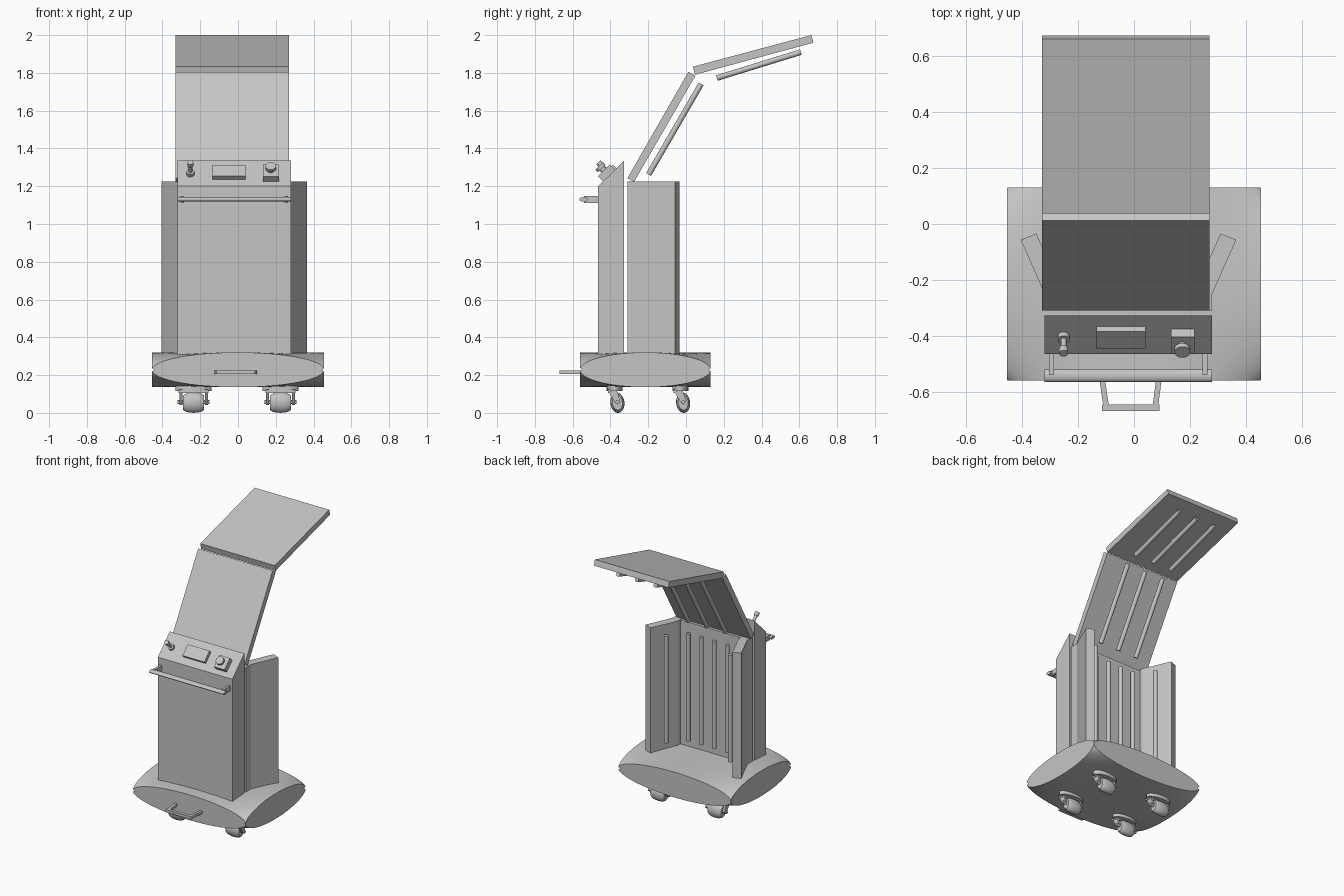
import bpy, bmesh, math
from mathutils import Matrix, Vector

cube = bpy.data.objects.get("Cube")
if cube:
    bpy.data.objects.remove(cube, do_unlink=True)

grey = bpy.data.materials.new("light grey")
grey.use_nodes = True
COLOUR = (0.56, 0.56, 0.56, 1)
grey.diffuse_color = COLOUR
grey.node_tree.nodes["Principled BSDF"].inputs["Base Color"].default_value = COLOUR

MID = -0.02          # symmetry plane of the cabinet
LID = -0.03          # symmetry plane of the lid


def finish(name, bm, smooth=False):
    bmesh.ops.recalc_face_normals(bm, faces=bm.faces)
    mesh = bpy.data.meshes.new(name)
    bm.to_mesh(mesh)
    bm.free()
    mesh.materials.append(grey)
    ob = bpy.data.objects.new(name, mesh)
    bpy.context.collection.objects.link(ob)
    if smooth:
        bpy.ops.object.select_all(action='DESELECT')
        bpy.context.view_layer.objects.active = ob
        ob.select_set(True)
        bpy.ops.object.shade_smooth_by_angle(angle=math.radians(35))
    return ob


def box(name, centre, size, frame=Matrix()):
    bm = bmesh.new()
    bmesh.ops.create_cube(bm, size=1, matrix=frame @ Matrix.Translation(centre) @ Matrix.Diagonal((*size, 1)))
    return finish(name, bm)


def prism(name, points, lo, hi, axis):
    """Extrude a profile: (y, z) points along x, or (x, y) points along z."""
    def place(p, t):
        return (t, *p) if axis == "x" else (*p, t)
    bm = bmesh.new()
    a = [bm.verts.new(place(p, lo)) for p in points]
    b = [bm.verts.new(place(p, hi)) for p in points]
    bm.faces.new(a)
    bm.faces.new(b)
    for i in range(len(a)):
        j = (i + 1) % len(a)
        bm.faces.new((a[i], a[j], b[j], b[i]))
    return finish(name, bm)


def rod(name, start, end, rx, ry=None, frame=Matrix(), sides=24):
    """Round or oval rod between two points."""
    start, end = frame @ Vector(start), frame @ Vector(end)
    d = end - start
    rot = d.to_track_quat('Z', 'Y').to_matrix().to_4x4()
    bm = bmesh.new()
    bmesh.ops.create_cone(bm, cap_ends=True, segments=sides, radius1=1, radius2=1, depth=d.length,
                          matrix=Matrix.Translation((start + end) / 2) @ rot @ Matrix.Diagonal((rx, ry or rx, 1, 1)))
    return finish(name, bm, True)


# Cushion-shaped base: flat oval sides, top and bottom falling to the corners
def base():
    n, half_x, half_y, half_z = 32, 0.455, 0.345, 0.092
    bm = bmesh.new()
    sheets = []
    for sign in (1, -1):
        grid = []
        for i in range(n + 1):
            row = []
            for j in range(n + 1):
                u, v = -math.cos(math.pi * i / n), -math.cos(math.pi * j / n)
                h = math.sqrt(max(0, 1 - (u * v) ** 2))
                k = 0.975 if abs(u * v) > 0.999 else 1   # clipped corners
                row.append(bm.verts.new((u * k * half_x, v * k * half_y - 0.215, 0.228 + sign * half_z * h)))
            grid.append(row)
        for i in range(n):
            for j in range(n):
                bm.faces.new((grid[i][j], grid[i + 1][j], grid[i + 1][j + 1], grid[i][j + 1]))
        sheets.append(grid)
    top, low = sheets
    for e in (0, n):
        bm.faces.new([top[e][j] for j in range(n + 1)] + [low[e][j] for j in range(n - 1, 0, -1)] + [])
        bm.faces.new([top[i][e] for i in range(n + 1)] + [low[i][e] for i in range(n - 1, 0, -1)])
    bmesh.ops.remove_doubles(bm, verts=bm.verts, dist=0.0001)
    finish("base", bm, True)


base()

# Pull handle on the base
for x0, x1 in ((-0.125, -0.108), (0.1, 0.085)):
    s = 0.02 if x0 < 0 else -0.02
    prism("pull_handle_arm", [(x0, -0.55), (x0 + s, -0.55), (x1 + s, -0.665), (x1, -0.665)], 0.205, 0.225, "z")
box("pull_handle_grip", (-0.012, -0.658, 0.215), (0.205, 0.022, 0.02))


# Casters: oval swivel plate, leaning fork and barrel wheel
def caster(x, y):
    rod("caster_plate", (x, y - 0.015, 0.115), (x, y - 0.015, 0.15), 0.095, 0.042)
    box("caster_yoke", (x, y - 0.028, 0.113), (0.16, 0.045, 0.016))
    fork = [(-0.055, 0.125), (-0.005, 0.125), (0.016, 0.06), (0, 0.042), (-0.016, 0.06)]
    for side in (-1, 1):
        cx = x + side * 0.068
        prism("caster_fork", [(y + p, q) for p, q in fork], cx - 0.008, cx + 0.008, "x")
    rod("caster_axle", (x - 0.085, y, 0.057), (x + 0.085, y, 0.057), 0.01)
    bm = bmesh.new()
    profile = [(-0.055, 0.0), (-0.055, 0.72), (-0.045, 0.86), (-0.025, 0.97), (0, 1),
               (0.025, 0.97), (0.045, 0.86), (0.055, 0.72), (0.055, 0.0)]
    vs = [bm.verts.new((p, 0, r)) for p, r in profile]
    es = [bm.edges.new(pair) for pair in zip(vs, vs[1:])]
    bmesh.ops.spin(bm, geom=vs + es, cent=(0, 0, 0), axis=(1, 0, 0), angle=math.tau, steps=28)
    bmesh.ops.remove_doubles(bm, verts=bm.verts, dist=0.0001)
    bm.transform(Matrix.Translation((x, y, 0.054)) @ Matrix.Rotation(0.12, 4, 'X')
                 @ Matrix.Diagonal((1, 0.037, 0.054, 1)))
    finish("caster_wheel", bm, True)


for x in (-0.235, 0.225):
    for y in (-0.363, -0.015):
        caster(x, y)

# Front cabinet with sloping console
prism("front_cabinet", [(-0.465, 0.28), (-0.465, 1.2), (-0.328, 1.335), (-0.328, 0.28)], -0.32, 0.28, "x")

# Push bar
rod("push_bar", (-0.32, -0.543, 1.13), (0.28, -0.543, 1.13), 0.022, 0.012)
for x in (-0.295, 0.255):
    box("push_bar_arm", (x, -0.5, 1.13), (0.018, 0.08, 0.036))

# Console controls, placed in the frame of the slope
slope = Matrix.Translation((0, -0.465, 1.2)) @ Matrix.Rotation(math.radians(45), 4, 'X')
box("display", (-0.047, 0.094, 0.011), (0.175, 0.085, 0.026), slope)
box("stop_button_box", (0.175, 0.08, 0.018), (0.085, 0.088, 0.04), slope)
rod("stop_button_stem", (0.173, 0.08, 0.03), (0.173, 0.08, 0.055), 0.018, frame=slope)
rod("stop_button_cap", (0.173, 0.08, 0.053), (0.173, 0.08, 0.072), 0.028, frame=slope)
rod("switch_collar", (-0.252, 0.09, -0.005), (-0.252, 0.09, 0.02), 0.021, frame=slope)
rod("switch_stem", (-0.252, 0.09, 0), (-0.252, 0.09, 0.085), 0.01, frame=slope)
rod("switch_cap", (-0.252, 0.09, 0.062), (-0.252, 0.09, 0.088), 0.016, frame=slope)

# Rear panel with four upright lamp tubes
box("rear_panel", (MID, -0.283, 0.75), (0.6, 0.055, 0.945))
for i in range(4):
    x = MID + (i - 1.5) * 0.105
    rod("rear_tube", (x, -0.222, 0.38), (x, -0.222, 1.16), 0.015)

# Splayed wings, each with one tube on its inner face
for side in (-1, 1):
    wing = [(0.3, -0.25), (0.386, -0.057), (0.33, -0.034), (0.244, -0.227)]
    prism("wing", [(MID + side * p, q) for p, q in wing], 0.28, 1.225, "z")
    prism("wing_hinge", [(MID + side * p, q) for p, q in
                         [(0.3, -0.31), (0.3, -0.25), (0.244, -0.227), (0.244, -0.31)]], 0.28, 1.225, "z")
    tx = MID + side * 0.258
    rod("wing_tube", (tx, -0.112, 0.38), (tx, -0.112, 1.16), 0.015)

# Folding lid: two slabs with three tubes under each
lids = {
    "lower_lid": ([(-0.31, 1.243), (-0.275, 1.223), (0.05, 1.785), (0.013, 1.806)], (-0.198, 1.262), (0.08, 1.742)),
    "upper_lid": ([(0.037, 1.833), (0.047, 1.79), (0.675, 1.96), (0.663, 2.0)], (0.164, 1.773), (0.608, 1.91)),
}
for name, (profile, a, b) in lids.items():
    prism(name, profile, LID - 0.3, LID + 0.3, "x")
    for i in (-1, 0, 1):
        x = LID + i * 0.15
        rod(name + "_tube", (x, *a), (x, *b), 0.015)
